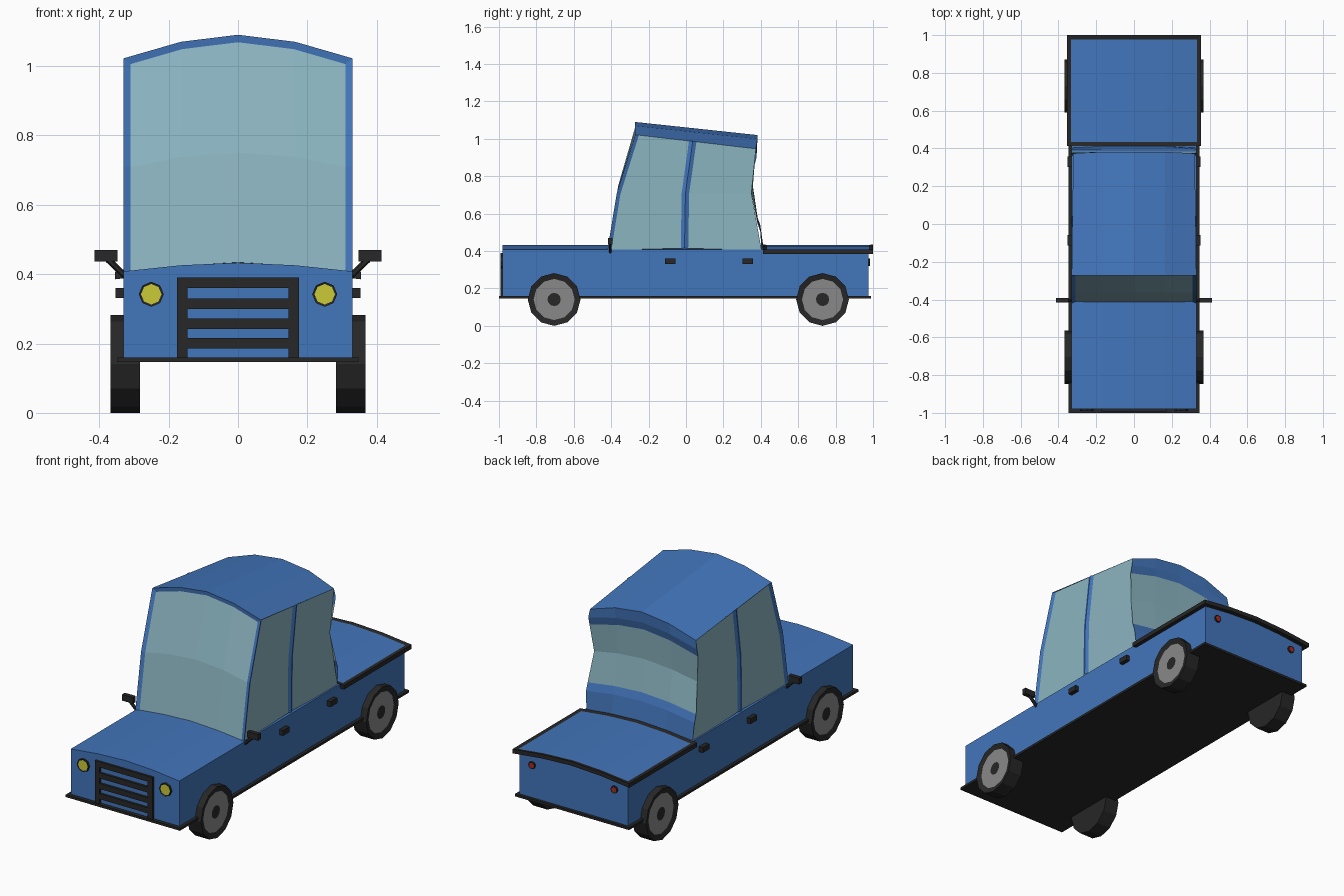
import bpy, bmesh, math
from mathutils import Matrix, Vector

if "Cube" in bpy.data.objects:
    bpy.data.objects.remove(bpy.data.objects["Cube"])


def material(name, r, g, b):
    m = bpy.data.materials.new(name)
    m.diffuse_color = (r, g, b, 1)
    m.use_nodes = True
    m.node_tree.nodes["Principled BSDF"].inputs["Base Color"].default_value = m.diffuse_color
    return m


BLUE = material("blue paint", 0.055, 0.18, 0.50)
BLACK = material("black trim", 0.02, 0.02, 0.02)
GLASS = material("window glass", 0.26, 0.46, 0.53)
GREY = material("wheel grey", 0.25, 0.25, 0.25)
YELLOW = material("yellow lamp", 0.60, 0.60, 0.04)
RED = material("red lamp", 0.45, 0.02, 0.01)
ARCH = [(-1, 0), (-0.5, 0.7), (0, 1), (0.5, 0.7), (1, 0)]  # shared cross-section curve


def finish(bm, name, *mats):
    me = bpy.data.meshes.new(name)
    bm.to_mesh(me)
    bm.free()
    for m in mats:
        me.materials.append(m)
    ob = bpy.data.objects.new(name, me)
    bpy.context.collection.objects.link(ob)
    return ob


def box(name, lo, hi, mat):
    lo, hi = Vector(lo), Vector(hi)
    bm = bmesh.new()
    bmesh.ops.create_cube(bm, size=1, matrix=Matrix.Translation((lo + hi) / 2)
                          @ Matrix.Diagonal((*(hi - lo), 1)))
    return finish(bm, name, mat)


def inset(bm, faces, thickness, depth, index):
    bmesh.ops.inset_region(bm, faces=faces, thickness=thickness, depth=depth, use_even_offset=True)
    for f in faces:
        f.material_index = index


def slab(name, w, y0, y1, z0, z1, rise, mats, bottom_rise=0):
    """Arched cross-section extruded along y."""
    bm = bmesh.new()
    pts = [(x * w, z1 + rise * a) for x, a in ARCH]
    pts += [(x * w, z0 + bottom_rise * a) for x, a in reversed(ARCH)]
    a = [bm.verts.new((x, y0, z)) for x, z in pts]
    b = [bm.verts.new((x, y1, z)) for x, z in pts]
    n = len(pts)
    for i in range(n):
        bm.faces.new((a[i], a[(i + 1) % n], b[(i + 1) % n], b[i]))
    for i in range(4):
        for s in (a, b):
            bm.faces.new((s[i], s[i + 1], s[n - 2 - i], s[n - 1 - i]))
    bmesh.ops.recalc_face_normals(bm, faces=bm.faces)
    if len(mats) > 1:
        inset(bm, [f for f in bm.faces if f.normal.z > 0.5], 0.022, -0.004, 1)
    return finish(bm, name, *mats)


def disc(name, center, r, depth, sides, axis, mats, rings):
    """Cylinder whose outer cap is inset ring by ring: (thickness, depth, material index)."""
    bm = bmesh.new()
    axis = Vector(axis)
    rot = axis.to_track_quat('Z', 'Y').to_matrix().to_4x4()
    bmesh.ops.create_cone(bm, cap_ends=True, segments=sides, radius1=r, radius2=r, depth=depth,
                          matrix=Matrix.Translation(center) @ rot)
    cap = [f for f in bm.faces if f.normal.dot(axis) > 0.9]
    for t, d, i in rings:
        inset(bm, cap, t, d, i)
    return finish(bm, name, *mats)


# Lower body, floor plate and rear deck
slab("front_body", 0.33, -0.98, 0.415, 0.155, 0.408, 0.025, [BLUE])
slab("rear_body", 0.33, 0.415, 0.975, 0.155, 0.388, 0.025, [BLUE])
slab("rear_deck_lid", 0.355, 0.412, 1.0, 0.385, 0.408, 0.028, [BLACK, BLUE], 0.028)
box("floor_plate", (-0.347, -1.0, 0.147), (0.347, 0.99, 0.16), BLACK)

# Cabin shell: rows are (y, edge height, arch rise)
W = 0.33
FRONT = [(-0.42, 0.405, 0.03), (-0.37, 0.71, 0.042), (-0.272, 1.022, 0.068)]
REAR = [(0.412, 0.405, 0.03), (0.397, 0.505, 0.034), (0.365, 0.71, 0.042),
        (0.377, 0.90, 0.06), (0.382, 0.952, 0.068)]
PILLAR = [(-0.008, 0.415), (-0.003, 0.71), (0.036, 0.987)]
bm = bmesh.new()


def grid(rows):
    v = [[bm.verts.new(p) for p in row] for row in rows]
    return [[bm.faces.new((a[i], a[i + 1], b[i + 1], b[i])) for i in range(len(a) - 1)]
            for a, b in zip(v, v[1:])]


def arched(row):
    return [(x * W, row[0], row[1] + row[2] * a) for x, a in ARCH]


front = grid([arched(r) for r in FRONT])
rear = grid([arched(r) for r in REAR])
grid([arched(FRONT[-1]), arched(REAR[-1])])
windows = [(sum(front, []), 0.02), (rear[1] + rear[2], 0.042)]
for s in (-W, W):
    side = grid([[(s, f[0], f[1]), (s, *p), (s, r[0], r[1])]
                 for f, p, r in zip(FRONT, PILLAR, (REAR[0], REAR[2], REAR[4]))])
    windows += [([row[c] for row in side], 0.02) for c in (0, 1)]
bmesh.ops.remove_doubles(bm, verts=bm.verts, dist=0.0005)
bmesh.ops.recalc_face_normals(bm, faces=bm.faces)
for faces, t in windows:
    inset(bm, faces, t, -0.008, 1)
finish(bm, "cabin", BLUE, GLASS)

# Grille
for i, z in enumerate((0.375, 0.315, 0.257, 0.201)):
    box(f"grille_bar_{i + 1}", (-0.15, -0.992, z - 0.015), (0.15, -0.975, z + 0.015), BLACK)

for s, label in ((-1, "left"), (1, "right")):
    xs = sorted((s * 0.146, s * 0.176))
    box(f"grille_post_{label}", (xs[0], -0.992, 0.155), (xs[1], -0.975, 0.39), BLACK)

    # Lamps
    disc(f"headlight_{label}", (s * 0.25, -0.982, 0.342), 0.036, 0.018, 8, (0, -1, 0),
         [BLACK, YELLOW], [(0.006, -0.002, 1)])
    disc(f"tail_light_{label}", (s * 0.25, 0.977, 0.34), 0.02, 0.016, 8, (0, 1, 0),
         [BLACK, RED], [(0.005, -0.002, 1)])

    # Wheels
    for y, end in ((-0.705, "front"), (0.73, "rear")):
        disc(f"{end}_wheel_{label}", (s * 0.325, y, 0.141), 0.141, 0.084, 12, (s, 0, 0),
             [BLACK, GREY], [(0.03, -0.008, 1), (0.072, 0.0, 0)])

    # Door handles
    for y, end in ((-0.085, "front"), (0.33, "rear")):
        xs = sorted((s * 0.325, s * 0.353))
        box(f"{end}_door_handle_{label}", (xs[0], y - 0.028, 0.331), (xs[1], y + 0.028, 0.36), BLACK)

    # Wing mirror: angled arm and housing
    xs = sorted((s * 0.347, s * 0.413))
    box(f"mirror_{label}", (xs[0], -0.416, 0.436), (xs[1], -0.392, 0.47), BLACK)
    a, b = Vector((s * 0.322, -0.405, 0.392)), Vector((s * 0.375, -0.405, 0.442))
    disc(f"mirror_arm_{label}", (a + b) / 2, 0.009, (b - a).length, 6, (b - a).normalized(), [BLACK], [])
